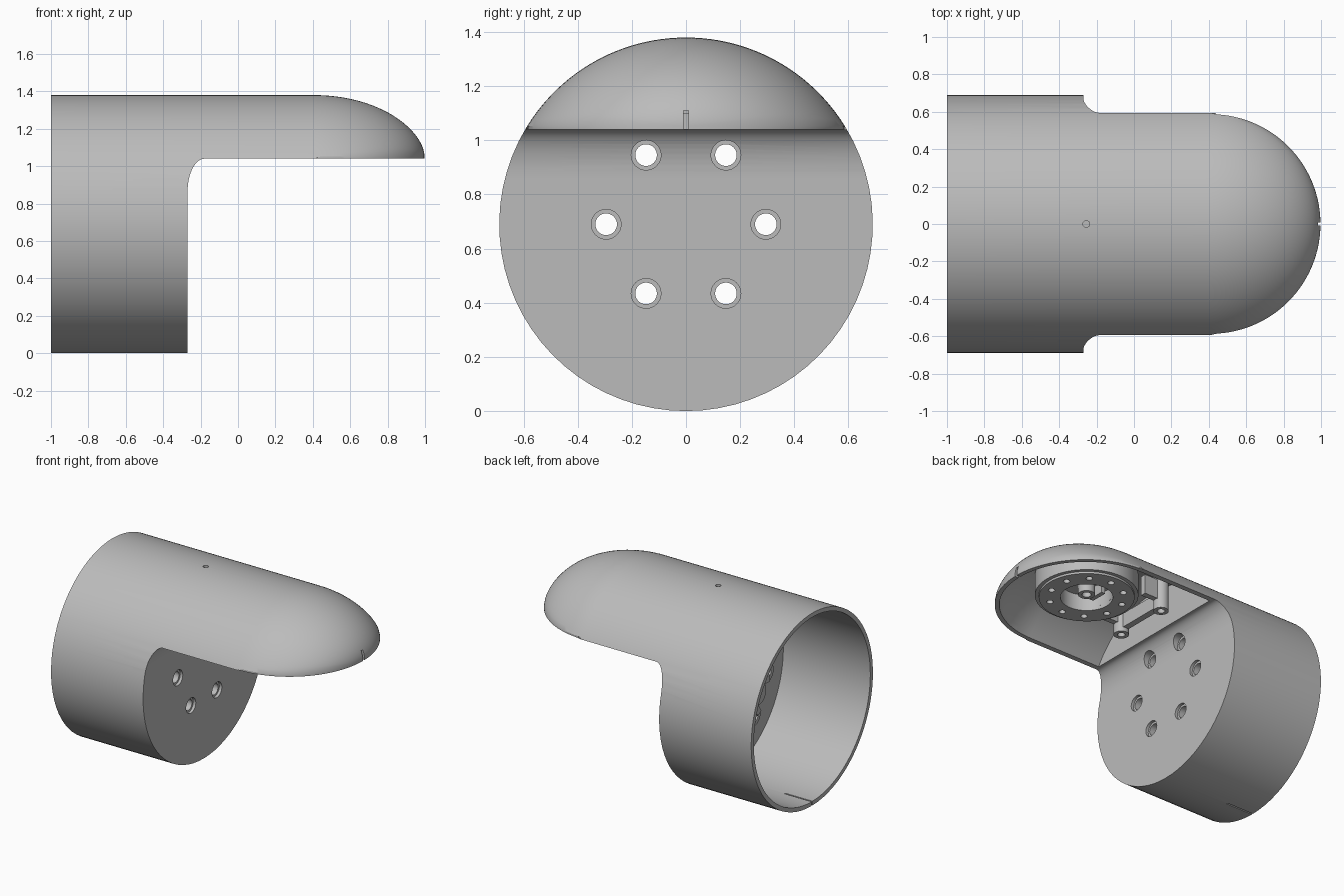
import bpy, bmesh, math
from mathutils import Matrix, Vector

if "Cube" in bpy.data.objects:
    bpy.data.objects.remove(bpy.data.objects["Cube"])

R = 0.69        # barrel radius, also the height of its axis
WALL = 0.03
NOSE = 0.41     # where the hood starts to round off
RIM = 0.587     # half width of the hood at its rim

grey = bpy.data.materials.new("plain grey")
grey.use_nodes = True
grey.diffuse_color = (0.5, 0.5, 0.5, 1)
grey.node_tree.nodes["Principled BSDF"].inputs["Base Color"].default_value = (0.5, 0.5, 0.5, 1)


def finish(name, bm):
    bmesh.ops.recalc_face_normals(bm, faces=bm.faces)
    mesh = bpy.data.meshes.new(name)
    bm.to_mesh(mesh)
    bm.free()
    mesh.materials.append(grey)
    ob = bpy.data.objects.new(name, mesh)
    bpy.context.collection.objects.link(ob)
    return ob


def select(ob):
    bpy.ops.object.select_all(action="DESELECT")
    ob.select_set(True)
    bpy.context.view_layer.objects.active = ob


def smooth(ob):
    select(ob)
    bpy.ops.object.shade_smooth_by_angle(angle=math.radians(30))


def cut(target, cutter):
    cutter.hide_render = True
    mod = target.modifiers.new("cut", "BOOLEAN")
    mod.operation = "DIFFERENCE"
    mod.solver = "EXACT"
    mod.object = cutter
    select(target)
    bpy.ops.object.modifier_apply(modifier=mod.name)
    bpy.data.objects.remove(cutter)


def frame(axis, centre):
    turn = Matrix.Rotation(math.pi / 2, 4, "Y") if axis == "X" else Matrix()
    return Matrix.Translation(centre) @ turn


def add_rod(bm, r, length, centre, axis, n=32):
    bmesh.ops.create_cone(bm, cap_ends=True, segments=n, radius1=r, radius2=r,
                          depth=length, matrix=frame(axis, centre))


def add_box(bm, size, centre, turn=Matrix()):
    bmesh.ops.create_cube(bm, size=1, matrix=Matrix.Translation(centre) @ turn @ Matrix.Diagonal((*size, 1)))


def add_tube(bm, outer, inner, length, centre, axis, n=48):
    m = frame(axis, centre)
    rings = []
    for r, h in ((outer, -0.5), (outer, 0.5), (inner, 0.5), (inner, -0.5)):
        rings.append([bm.verts.new(m @ Vector((r * math.cos(k * math.tau / n),
                      r * math.sin(k * math.tau / n), h * length))) for k in range(n)])
    for i in range(4):
        a, b = rings[i], rings[(i + 1) % 4]
        for k in range(n):
            j = (k + 1) % n
            bm.faces.new((a[k], a[j], b[j], b[k]))


def crown(x, y, rad, w):
    # top height: round barrel, then a nose that steepens toward the tip
    dx = max(x - NOSE, 0)
    r = min(math.hypot(dx, y), w)
    ball = R + math.sqrt(rad * rad - r * r)
    base = R + math.sqrt(rad * rad - w * w)
    oval = base + (R + rad - base) * math.sqrt(max(0, 1 - (r / w) ** 2))
    mix = 0.75 * (dx / r) ** 2 if r > 0 else 0
    return ball + (oval - ball) * mix


def loft(name, x0, rad, w, barrel):
    n, m, steps = 48, 48, 28
    xs = [x0, NOSE] + [NOSE + w * math.sin(i / steps * math.pi / 2) for i in range(1, steps + 1)]
    bm = bmesh.new()
    rows = []
    for x in xs:
        half = math.sqrt(max(w * w - max(x - NOSE, 0) ** 2, 1e-6))
        start = math.acos(w / rad)
        row = []
        for i in range(n + 1):
            t = start + (math.pi - 2 * start) * i / n
            y = half * math.cos(t) / math.cos(start)
            row.append((x, y, crown(x, y, rad, w)))
        for i in range(1, m):
            if barrel and x <= NOSE:
                t = math.pi - start + (math.pi + 2 * start) * i / m
                row.append((x, rad * math.cos(t), R + rad * math.sin(t)))
            else:
                row.append((x, half * (2 * (i - 1) / (m - 2) - 1), 0.9))
        rows.append([bm.verts.new(p) for p in row])
    for a, b in zip(rows, rows[1:]):
        for k in range(len(a)):
            j = (k + 1) % len(a)
            bm.faces.new((a[k], a[j], b[j], b[k]))
    bm.faces.new(rows[0])
    bm.faces.new(rows[-1])
    return finish(name, bm)


# Barrel and hood shell
shell = loft("barrel_and_hood", -1, R, RIM, True)

# Clear away everything under the hood, with a curved corner
profile = [(1.2, -0.2), (-0.27, -0.2)]
profile += [(-0.18 - 0.09 * math.cos(t), 0.86 + 0.18 * math.sin(t))
            for t in [i * math.pi / 24 for i in range(13)]]
profile.append((1.2, 1.04))
bm = bmesh.new()
base = bm.faces.new([bm.verts.new((x, -1, z)) for x, z in profile])
side = bmesh.ops.extrude_face_region(bm, geom=[base])["geom"]
bmesh.ops.translate(bm, vec=(0, 2, 0), verts=[v for v in side if isinstance(v, bmesh.types.BMVert)])
cut(shell, finish("under_cutter", bm))

# Hollow hood and barrel
cut(shell, loft("hood_cutter", -0.17, R - WALL, RIM - WALL, False))
bm = bmesh.new()
add_rod(bm, R - WALL, 0.8, (-0.71, 0, R), "X", 96)
cut(shell, finish("bore_cutter", bm))

# Six screw holes, tip notch, top hole and lower slit
holes = [(0.295 * math.cos(k * math.pi / 3), R + 0.295 * math.sin(k * math.pi / 3)) for k in range(6)]
bm = bmesh.new()
for y, z in holes:
    add_rod(bm, 0.055, 0.3, (-0.14, y, z), "X")
add_box(bm, (0.1, 0.018, 0.14), (0.99, 0, 1.04))
add_rod(bm, 0.018, 0.12, (-0.255, 0, 1.38), "Z", 16)
add_box(bm, (0.23, 0.01, 0.1), (-0.9, 0, 0))
cut(shell, finish("detail_cutter", bm))
bm = bmesh.new()
for y, z in holes:
    add_rod(bm, 0.04, 0.4, (-0.3, y, z), "X")
cut(shell, finish("hole_cutter", bm))
smooth(shell)

# Star-shaped screw support inside the barrel
bm = bmesh.new()
add_rod(bm, 0.08, 0.28, (-0.44, 0, R), "X")
for k, (y, z) in enumerate(holes):
    add_tube(bm, 0.07, 0.042, 0.14, (-0.37, y, z), "X", 24)
    a = k * math.pi / 3
    add_box(bm, (0.2, 0.18, 0.045), (-0.4, 0.15 * math.cos(a), R + 0.15 * math.sin(a)),
            Matrix.Rotation(a, 4, "X"))
smooth(finish("screw_support", bm))

# Round mount with a ring of small holes under the hood
mount_x = 0.4
bm = bmesh.new()
add_tube(bm, 0.31, 0.17, 0.05, (mount_x, 0, 1.125), "Z", 64)
flange = finish("mount_flange", bm)
bm = bmesh.new()
for k in range(10):
    a = (k + 0.5) * math.tau / 10
    add_rod(bm, 0.022, 0.2, (mount_x + 0.245 * math.cos(a), 0.245 * math.sin(a), 1.12), "Z", 16)
cut(flange, finish("flange_cutter", bm))
smooth(flange)

bm = bmesh.new()
add_tube(bm, 0.335, 0.305, 0.15, (mount_x, 0, 1.19), "Z", 64)
add_tube(bm, 0.19, 0.17, 0.2, (mount_x, 0, 1.225), "Z")
smooth(finish("mount_walls", bm))

bm = bmesh.new()
add_rod(bm, 0.18, 0.03, (mount_x, 0, 1.23), "Z")
add_tube(bm, 0.055, 0.03, 0.1, (mount_x, 0, 1.17), "Z", 24)
add_box(bm, (0.03, 0.12, 0.08), (mount_x - 0.09, 0, 1.18))
smooth(finish("mount_hub", bm))

# Clamp bracket beside the mount
bm = bmesh.new()
for s in (-1, 1):
    add_tube(bm, 0.05, 0.025, 0.25, (-0.06, s * 0.2, 1.205), "Z", 24)
    add_box(bm, (0.12, 0.04, 0.14), (0.03, s * 0.2, 1.22))
add_box(bm, (0.045, 0.32, 0.1), (-0.06, 0, 1.16))
smooth(finish("clamp_bracket", bm))
